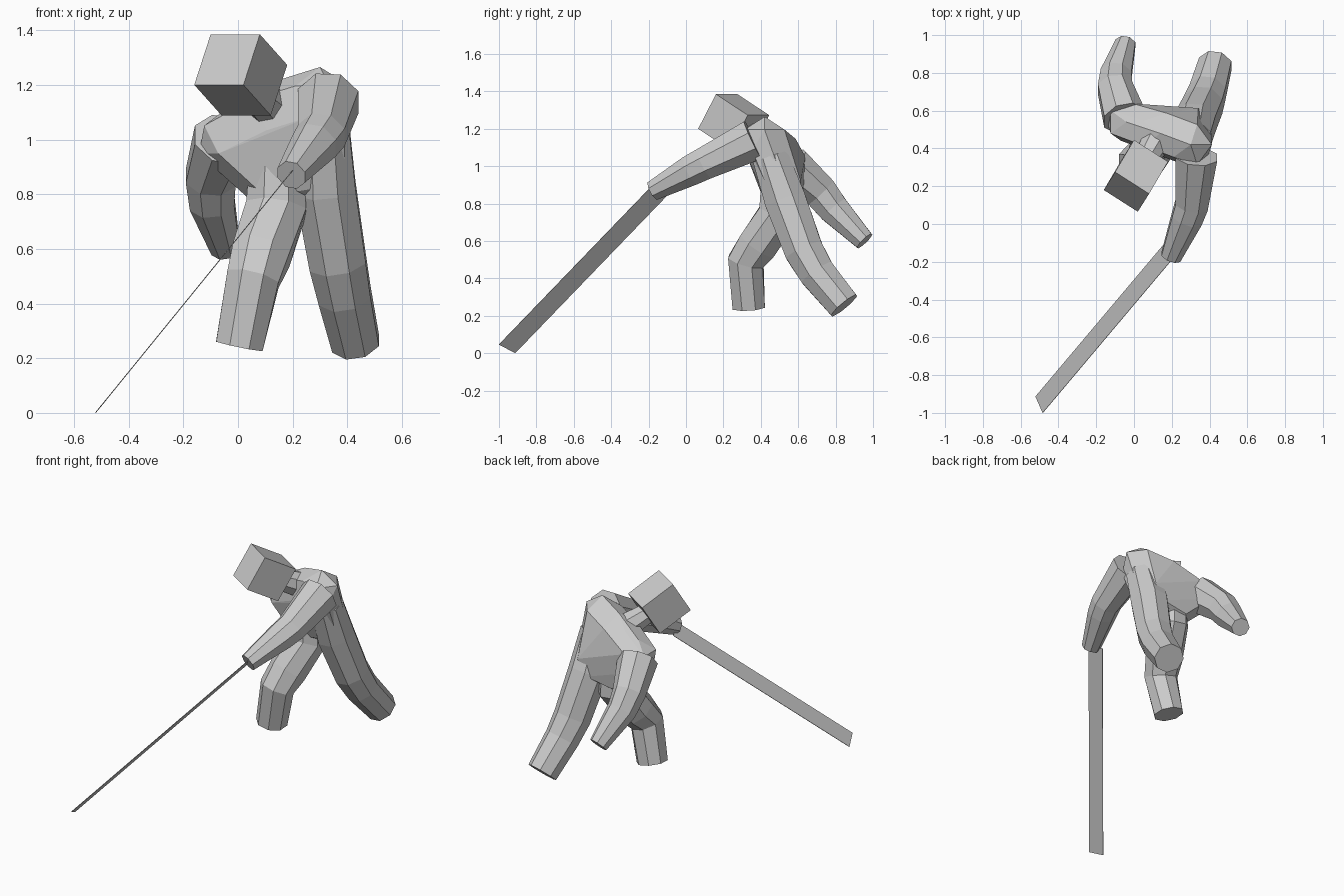
import bpy, bmesh, math
from mathutils import Vector

if "Cube" in bpy.data.objects:
    bpy.data.objects.remove(bpy.data.objects["Cube"])


def finish(name, bm):
    bmesh.ops.recalc_face_normals(bm, faces=bm.faces[:])
    me = bpy.data.meshes.new(name)
    bm.to_mesh(me)
    bm.free()
    ob = bpy.data.objects.new(name, me)
    bpy.context.collection.objects.link(ob)
    return ob


def tube(name, nodes, sides=8, ref=(1, 0, 0)):
    """Faceted limb through (x, y, z, radius) nodes."""
    bm = bmesh.new()
    pts = [Vector(n[:3]) for n in nodes]
    rings = []
    for i, p in enumerate(pts):
        t = Vector((0, 0, 0))
        if i > 0:
            t += (p - pts[i - 1]).normalized()
        if i < len(pts) - 1:
            t += (pts[i + 1] - p).normalized()
        t.normalize()
        u = Vector(ref)
        u = (u - t * u.dot(t)).normalized()
        v = t.cross(u)
        r = nodes[i][3] * 1.04
        rings.append([])
        for k in range(sides):
            a = 2 * math.pi * (k + 0.5) / sides
            rings[-1].append(bm.verts.new(p + r * (u * math.cos(a) + v * math.sin(a))))
    for a, b in zip(rings, rings[1:]):
        for k in range(sides):
            j = (k + 1) % sides
            bm.faces.new((a[k], a[j], b[j], b[k]))
    bm.faces.new(rings[0])
    bm.faces.new(rings[-1])
    return finish(name, bm)


def blob_hull(name, blobs):
    """Faceted hull wrapped round several (x, y, z, radius) balls."""
    bm = bmesh.new()
    for x, y, z, r in blobs:
        src = bmesh.new()
        bmesh.ops.create_icosphere(src, subdivisions=1, radius=r)
        for v in src.verts:
            bm.verts.new(v.co + Vector((x, y, z)))
        src.free()
    res = bmesh.ops.convex_hull(bm, input=bm.verts[:])
    used = {v for f in bm.faces for v in f.verts}
    bmesh.ops.delete(bm, geom=[v for v in bm.verts if v not in used], context='VERTS')
    return finish(name, bm)


# Torso: shoulders, chest and hips
body = blob_hull("body", [
    (-0.04, 0.54, 1.00, 0.115), (0.30, 0.42, 1.14, 0.125), (0.14, 0.48, 1.09, 0.125),
    (0.13, 0.52, 0.84, 0.11), (0.31, 0.52, 0.87, 0.11)])

# Limbs and neck
parts = [
    tube("bent_leg", [(0.005, 0.335, 0.245, 0.09), (0.055, 0.32, 0.49, 0.10),
                      (0.085, 0.385, 0.58, 0.11), (0.14, 0.50, 0.75, 0.115),
                      (0.14, 0.50, 0.95, 0.10)]),
    tube("back_leg", [(0.43, 0.845, 0.255, 0.09), (0.39, 0.70, 0.43, 0.10),
                      (0.365, 0.63, 0.55, 0.108), (0.32, 0.53, 0.82, 0.115),
                      (0.31, 0.45, 1.05, 0.10)]),
    tube("trailing_arm", [(-0.045, 0.955, 0.60, 0.055), (-0.095, 0.79, 0.77, 0.085),
                          (-0.10, 0.72, 0.86, 0.095), (-0.05, 0.56, 1.00, 0.115)]),
    tube("sword_arm", [(0.195, -0.175, 0.87, 0.055), (0.28, 0.03, 0.98, 0.085),
                       (0.305, 0.10, 1.015, 0.09), (0.33, 0.36, 1.14, 0.115)]),
    tube("neck", [(0.05, 0.32, 1.18, 0.06), (0.13, 0.46, 1.11, 0.08)]),
]

# Weld the limbs into the torso
bpy.context.view_layer.objects.active = body
for p in parts:
    m = body.modifiers.new("weld", 'BOOLEAN')
    m.operation = 'UNION'
    m.solver = 'EXACT'
    m.object = p
    bpy.ops.object.modifier_apply(modifier=m.name)
    bpy.data.objects.remove(p)

# Head: a tilted cube spanned by three edges from its front corner
corner = Vector((0.02, 0.065, 1.20))
ea, eb, ec = Vector((-0.18, 0.115, 0)), Vector((0.06, 0.095, 0.185)), Vector((0.10, 0.17, -0.112))
bm = bmesh.new()
bmesh.ops.create_cube(bm, size=1)
for v in bm.verts:
    s = v.co + Vector((0.5, 0.5, 0.5))
    v.co = corner + ea * s.x + eb * s.y + ec * s.z
finish("head", bm)

# Sword: a thin flat strip from the hand to the ground
tip = Vector((-0.483, -1.0, 0.047))
wide = Vector((-0.038, 0.087, -0.046))
along = Vector((0.683, 0.81, 0.84))
thin = wide.cross(along).normalized() * 0.003
bm = bmesh.new()
bmesh.ops.create_cube(bm, size=1)
for v in bm.verts:
    v.co = tip + along * (v.co.x + 0.5) + wide * (v.co.y + 0.5) + thin * v.co.z
finish("sword", bm)
